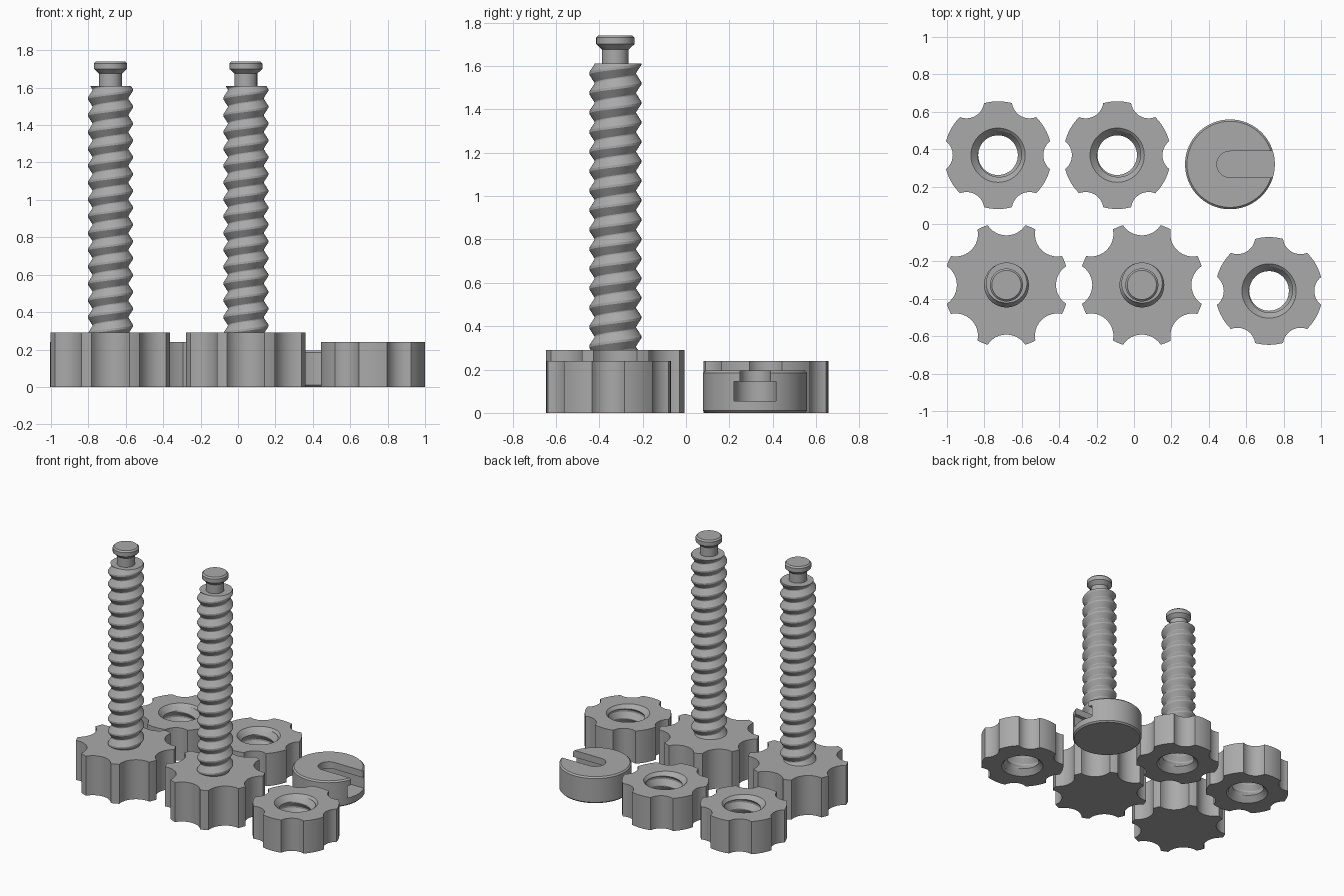
import bpy, bmesh
from math import sin, cos, pi, atan2, hypot, radians

if "Cube" in bpy.data.objects:
    bpy.data.objects.remove(bpy.data.objects["Cube"])

GREY = (0.4, 0.4, 0.4, 1)
mat = bpy.data.materials.new("grey plastic")
mat.use_nodes = True
mat.diffuse_color = GREY
mat.node_tree.nodes["Principled BSDF"].inputs["Base Color"].default_value = GREY

PITCH = 0.09


def finish(bm, name):
    bmesh.ops.recalc_face_normals(bm, faces=bm.faces)
    mesh = bpy.data.meshes.new(name)
    bm.to_mesh(mesh)
    bm.free()
    mesh.materials.append(mat)
    obj = bpy.data.objects.new(name, mesh)
    bpy.context.collection.objects.link(obj)
    return obj


def smooth(obj):
    bpy.ops.object.select_all(action="DESELECT")
    obj.select_set(True)
    bpy.context.view_layer.objects.active = obj
    bpy.ops.object.shade_smooth_by_angle(angle=radians(28))


def prism(name, outline, z0, z1):
    bm = bmesh.new()
    base = bm.faces.new([bm.verts.new((x, y, z0)) for x, y in outline])
    top = bmesh.ops.extrude_face_region(bm, geom=[base])["geom"]
    bmesh.ops.translate(bm, vec=(0, 0, z1 - z0),
                        verts=[v for v in top if isinstance(v, bmesh.types.BMVert)])
    return finish(bm, name)


def lathe(name, profile, sides=64):
    """Closed solid from (radius, z) pairs, bottom to top."""
    bm = bmesh.new()
    rings = [[bm.verts.new((r * cos(2 * pi * k / sides), r * sin(2 * pi * k / sides), z))
              for k in range(sides)] for r, z in profile]
    for a, b in zip(rings, rings[1:]):
        for k in range(sides):
            n = (k + 1) % sides
            bm.faces.new((a[k], a[n], b[n], b[k]))
    bm.faces.new(rings[0])
    bm.faces.new(rings[-1])
    return finish(bm, name)


def thread(name, root, crest, z0, z1, sides=48):
    """Closed right-handed threaded rod with a V profile and small flats."""
    profile = [(0, root), (0.06, root), (0.47, crest), (0.59, crest)]
    knots = profile + [(1, root)]

    def radius(phase):
        phase %= 1
        for (a, ra), (b, rb) in zip(knots, knots[1:]):
            if phase <= b:
                return ra + (rb - ra) * (phase - a) / (b - a)

    turns = int((z1 - z0) / PITCH) + 2
    steps = [t - 1 + f for t in range(turns + 1) for f, _ in profile]
    bm = bmesh.new()
    grid = []
    for s in steps:
        row = []
        for j in range(sides + 1):
            a = j / sides
            z = min(max(z0 + PITCH * (s + a), z0), z1)
            r = radius((z - z0) / PITCH - a + 1e-9)
            row.append(bm.verts.new((r * cos(2 * pi * a), r * sin(2 * pi * a), z)))
        grid.append(row)
    for a, b in zip(grid, grid[1:]):
        for j in range(sides):
            bm.faces.new((a[j], a[j + 1], b[j + 1], b[j]))
    bmesh.ops.remove_doubles(bm, verts=bm.verts, dist=1e-5)
    bmesh.ops.holes_fill(bm, edges=[e for e in bm.edges if e.is_boundary], sides=0)
    return finish(bm, name)


def knob_outline(lobes, radius, depth_radius, half_lobe, start):
    """Round outline with concave finger notches between the lobes."""
    half = pi / lobes - half_lobe
    cx, cy = radius * cos(half), radius * sin(half)
    sag = cx - depth_radius
    r = (cy * cy + sag * sag) / (2 * sag)
    mid = depth_radius + r
    sweep = atan2(cy, mid - cx)
    pts = []
    for k in range(lobes):
        a = start + 2 * pi * k / lobes
        for i in range(6):
            t = a + half_lobe * (i / 3 - 1) * 0.9
            pts.append((radius * cos(t), radius * sin(t)))
        notch = a + pi / lobes
        for i in range(13):
            t = sweep * (1 - i / 6)
            x, y = mid - r * cos(t), -r * sin(t)
            d, w = hypot(x, y), atan2(y, x) + notch
            pts.append((d * cos(w), d * sin(w)))
    return pts


def cut(obj, cutters):
    bpy.context.view_layer.objects.active = obj
    for c in cutters:
        m = obj.modifiers.new("cut", "BOOLEAN")
        m.operation, m.solver, m.object = "DIFFERENCE", "EXACT", c
        bpy.ops.object.modifier_apply(modifier=m.name)
        bpy.data.objects.remove(c)


def place(obj, spots):
    """Put the part at the first spot and linked copies at the others."""
    smooth(obj)
    for i, (x, y) in enumerate(spots):
        o = obj if i == 0 else obj.copy()
        if i:
            bpy.context.collection.objects.link(o)
        o.location = (x, y, 0)


# Bolts: eight-lobed head, threaded shaft, grooved tip
bolts = [(-0.682, -0.326), (0.042, -0.326)]
place(prism("bolt_head", knob_outline(8, 0.335, 0.265, radians(5), pi / 8), 0, 0.29), bolts)
place(thread("bolt_thread", 0.096, 0.12, 0.28, 1.61), bolts)
place(lathe("bolt_tip", [(0.061, 1.6), (0.061, 1.675), (0.088, 1.7),
                         (0.088, 1.73), (0.078, 1.74)]), bolts)

# Nuts: six lobes, threaded hole, countersunk at both ends
nut = prism("nut", knob_outline(6, 0.288, 0.242, radians(15), pi / 2), 0, 0.24)
cut(nut, [thread("hole_thread", 0.106, 0.13, -0.02, 0.26),
          lathe("top_sink", [(0.1, 0.195), (0.155, 0.25)]),
          lathe("bottom_sink", [(0.155, -0.01), (0.1, 0.045)])])
place(nut, [(-0.727, 0.368), (-0.09, 0.368), (0.722, -0.358)])


# End cap: chamfered disc with a stepped slot open to the side
def slot(name, r, z0, z1):
    arc = [(r * cos(t), r * sin(t)) for t in (pi / 2 + pi * i / 24 for i in range(25))]
    return prism(name, arc + [(0.4, -r), (0.4, r)], z0, z1)


cap = lathe("end_cap", [(0.23, 0), (0.24, 0.01), (0.24, 0.185), (0.23, 0.195)], 96)
cut(cap, [slot("wide_slot", 0.097, 0.055, 0.145), slot("narrow_slot", 0.07, 0.1, 0.25)])
place(cap, [(0.513, 0.319)])
